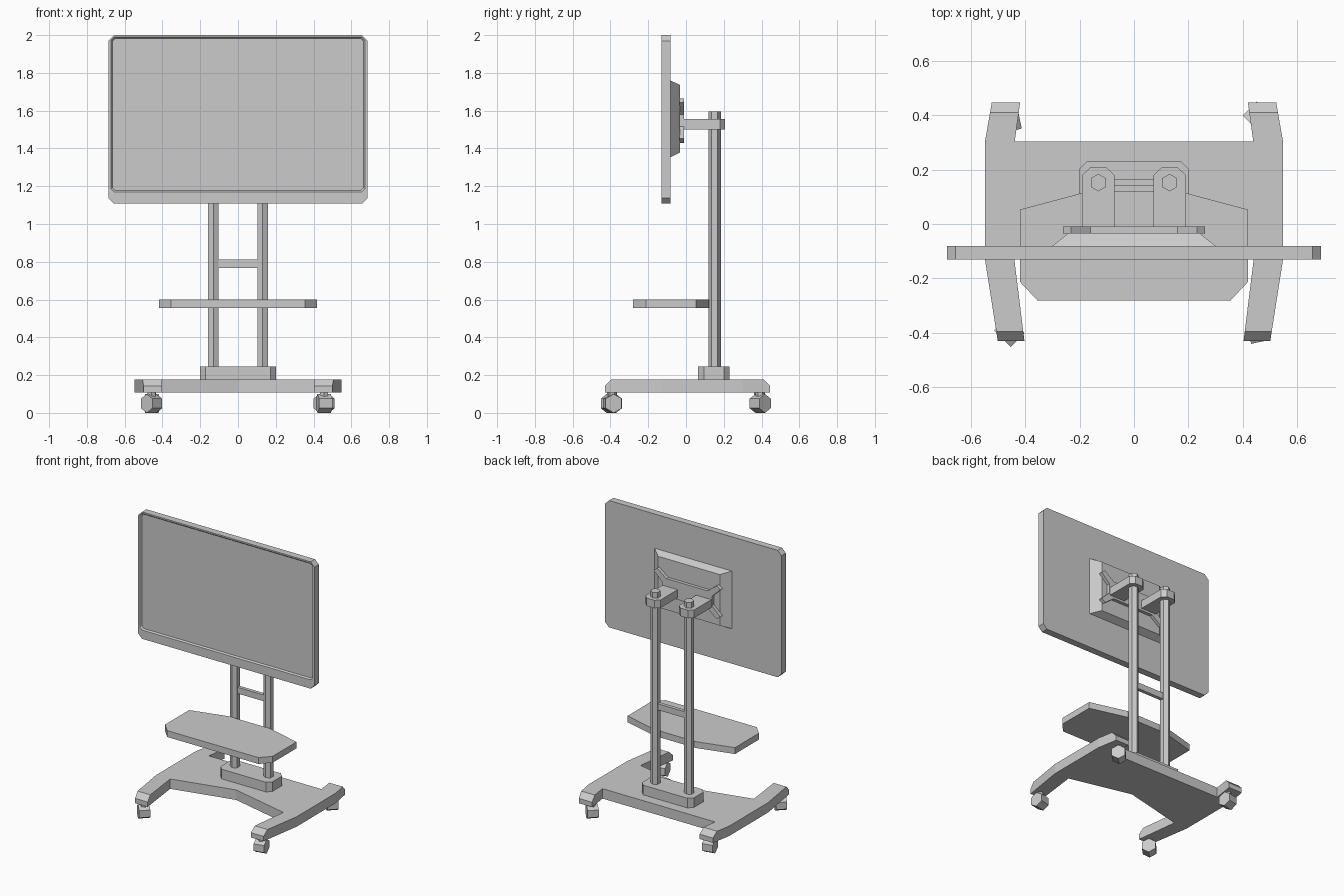
import bpy, bmesh
from math import cos, sin, radians, pi
from mathutils import Matrix

if "Cube" in bpy.data.objects:
    bpy.data.objects.remove(bpy.data.objects["Cube"])


def loft(name, rings, tweak=None):
    """Skin a stack of equal-length point rings and cap both ends."""
    bm = bmesh.new()
    vs = [[bm.verts.new(p) for p in r] for r in rings]
    n = len(rings[0])
    for a, b in zip(vs, vs[1:]):
        for i in range(n):
            j = (i + 1) % n
            bm.faces.new((a[i], a[j], b[j], b[i]))
    bm.faces.new(vs[0][::-1])
    bm.faces.new(vs[-1])
    if tweak:
        tweak(bm)
    bmesh.ops.recalc_face_normals(bm, faces=bm.faces)
    me = bpy.data.meshes.new(name)
    bm.to_mesh(me)
    bm.free()
    ob = bpy.data.objects.new(name, me)
    bpy.context.collection.objects.link(ob)
    return ob


def slab(name, outline, z0, z1, tweak=None):
    return loft(name, [[(x, y, z) for x, y in outline] for z in (z0, z1)], tweak)


def mirrored(half):
    return half + [(-x, y) for x, y in reversed(half) if x != 0]


def cham(x0, x1, y0, y1, c):
    return [(x0 + c, y0), (x1 - c, y0), (x1, y0 + c), (x1, y1 - c),
            (x1 - c, y1), (x0 + c, y1), (x0, y1 - c), (x0, y0 + c)]


def rect(x0, x1, y0, y1):
    return [(x0, y0), (x1, y0), (x1, y1), (x0, y1)]


def at_y(outline, y):
    return [(x, y, z) for x, z in outline]


def hexagon(cx, cy, r, start=pi / 2):
    return [(cx + r * cos(start + k * pi / 3), cy + r * sin(start + k * pi / 3)) for k in range(6)]


# Rolling base: H-shaped plate with bevelled feet
def bevel_feet(bm):
    ends = [e for e in bm.edges
            if all(abs(v.co.y) > 0.42 and v.co.z > 0.17 for v in e.verts)]
    bmesh.ops.bevel(bm, geom=ends, offset=0.036, segments=1, affect='EDGES')


base = mirrored([(0, -0.02), (0.44, -0.125), (0.402, -0.43), (0.50, -0.43), (0.547, -0.13),
                 (0.547, 0.302), (0.522, 0.446), (0.418, 0.446), (0.438, 0.302)])
slab("base_plate", base, 0.108, 0.178, bevel_feet)

# Casters: hexagonal wheels, each swivelled its own way
for i, (x, y, turn) in enumerate([(-0.458, -0.395, 45), (0.456, -0.39, 12),
                                  (0.456, 0.393, 45), (-0.456, 0.385, 12)]):
    slab(f"caster_stem_{i}", hexagon(x, y, 0.024), 0.06, 0.112)
    wheel = loft(f"caster_wheel_{i}",
                 [[(s, u, w) for u, w in hexagon(0, 0, 0.05)] for s in (-0.036, 0.036)])
    wheel.data.transform(Matrix.Translation((x, y, 0.05)) @ Matrix.Rotation(radians(turn), 4, 'Z'))

# Column foot, posts and cross bar
slab("column_foot", cham(-0.202, 0.202, 0.064, 0.23, 0.03), 0.175, 0.246)
for side, x in (("left", -0.131), ("right", 0.131)):
    slab(f"post_{side}", hexagon(x, 0.152, 0.032), 0.22, 1.596)
    arm = [(x - 0.059, -0.012), (x + 0.059, -0.012), (x + 0.059, 0.18), (x + 0.03, 0.207),
           (x - 0.03, 0.207), (x - 0.059, 0.18)]
    slab(f"mount_arm_{side}", arm, 1.5, 1.556)
slab("cross_bar", rect(-0.12, 0.12, 0.14, 0.165), 0.768, 0.812)

# Shelf
slab("shelf", mirrored([(0.355, -0.28), (0.418, -0.213), (0.418, 0.053), (0.16, 0.122)]), 0.555, 0.6)

# Screen mounting block and X-shaped bracket
loft("mount_block", [at_y(rect(-0.303, 0.303, 1.353, 1.76), -0.083),
                     at_y(rect(-0.24, 0.24, 1.378, 1.737), -0.033)])
bracket = mirrored([(0.16, 1.485), (0.232, 1.43), (0.26, 1.452), (0.195, 1.515),
                    (0.195, 1.58), (0.26, 1.643), (0.232, 1.665), (0.16, 1.61)])
loft("mount_bracket", [at_y(bracket, -0.035), at_y(bracket, -0.01)])

# Screen with recessed panel
outer = cham(-0.686, 0.686, 1.108, 2.0, 0.03)
loft("screen", [at_y(outer, -0.081), at_y(outer, -0.13),
                at_y(cham(-0.672, 0.672, 1.17, 1.99, 0.016), -0.13),
                at_y(cham(-0.664, 0.664, 1.178, 1.982, 0.014), -0.12)])
